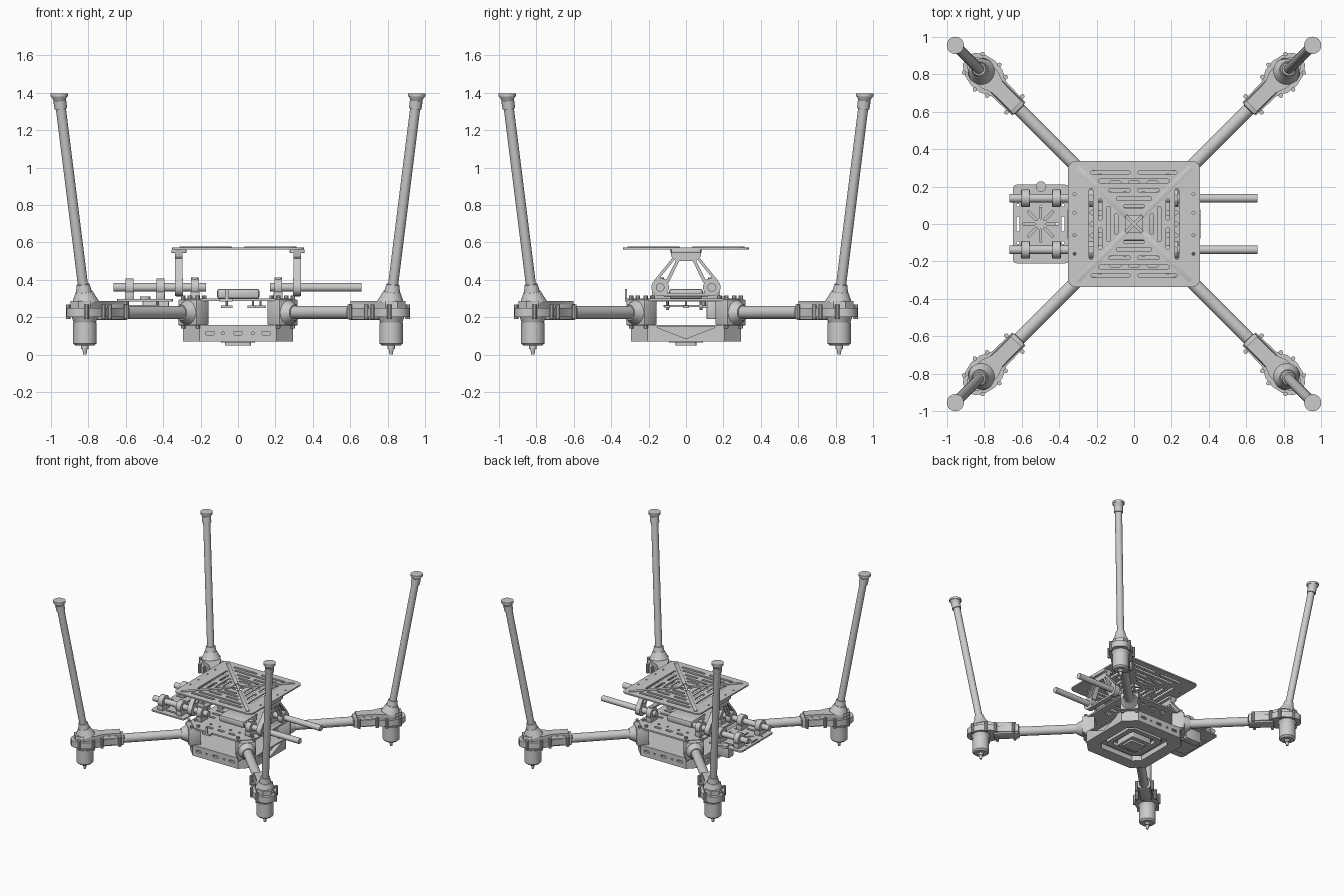
import bpy, bmesh
from math import pi, cos, sin, radians
from mathutils import Matrix, Vector

if "Cube" in bpy.data.objects:
    bpy.data.objects.remove(bpy.data.objects["Cube"])

I = Matrix.Identity(4)
YZ = Matrix(((0, 0, 1, 0), (1, 0, 0, 0), (0, 1, 0, 0), (0, 0, 0, 1)))   # profile in y-z, depth in x
XZ = Matrix(((1, 0, 0, 0), (0, 0, -1, 0), (0, 1, 0, 0), (0, 0, 0, 1)))  # profile in x-z, depth in -y


def finish(name, bm, M=I):
    bm.transform(M)
    bmesh.ops.recalc_face_normals(bm, faces=bm.faces)
    me = bpy.data.meshes.new(name)
    bm.to_mesh(me)
    bm.free()
    ob = bpy.data.objects.new(name, me)
    bpy.context.collection.objects.link(ob)
    return ob


def add_prism(bm, pts, z0, z1):
    a = [bm.verts.new((x, y, z0)) for x, y in pts]
    b = [bm.verts.new((x, y, z1)) for x, y in pts]
    bm.faces.new(a[::-1])
    bm.faces.new(b)
    for i in range(len(a)):
        j = (i + 1) % len(a)
        bm.faces.new((a[i], a[j], b[j], b[i]))


def prism(name, shapes, z0, z1, M=I):
    bm = bmesh.new()
    for s in shapes:
        add_prism(bm, s, z0, z1)
    return finish(name, bm, M)


def cyl(name, p, q, r1, r2=None, M=I, n=24):
    p, q = Vector(p), Vector(q)
    d = q - p
    bm = bmesh.new()
    T = Matrix.Translation((p + q) / 2) @ d.to_track_quat('Z', 'Y').to_matrix().to_4x4()
    bmesh.ops.create_cone(bm, cap_ends=True, segments=n, radius1=r1,
                          radius2=r1 if r2 is None else r2, depth=d.length, matrix=T)
    return finish(name, bm, M)


def box(name, lo, hi, M=I, bevel=0.0):
    bm = bmesh.new()
    (x0, y0, z0), (x1, y1, z1) = lo, hi
    add_prism(bm, [(x0, y0), (x1, y0), (x1, y1), (x0, y1)], z0, z1)
    if bevel:
        bmesh.ops.bevel(bm, geom=bm.edges[:], offset=bevel, segments=2, profile=0.5, affect='EDGES')
    return finish(name, bm, M)


def rrect(hx, hy, r, seg=4, cx=0, cy=0):
    out = []
    for k, (sx, sy) in enumerate(((1, 1), (-1, 1), (-1, -1), (1, -1))):
        for i in range(seg + 1):
            t = pi / 2 * (k + i / seg)
            out.append((cx + sx * (hx - r) + r * cos(t), cy + sy * (hy - r) + r * sin(t)))
    return out


def slot(cx, cy, length, w, ang=0.0):
    c, s = cos(ang), sin(ang)
    pts = []
    for e in (1, -1):
        for i in range(6):
            t = -pi / 2 + pi * i / 5
            x, y = e * ((length - w) / 2 + w / 2 * cos(t)), e * w / 2 * sin(t)
            pts.append((cx + x * c - y * s, cy + x * s + y * c))
    return pts


def cut(ob, shapes, z0, z1, M=I):
    cutter = prism("cutter", shapes, z0, z1, M)
    cutter.hide_render = True
    m = ob.modifiers.new("cut", 'BOOLEAN')
    m.operation, m.solver, m.object = 'DIFFERENCE', 'EXACT', cutter
    bpy.context.view_layer.objects.active = ob
    bpy.ops.object.modifier_apply(modifier=m.name)
    bpy.data.objects.remove(cutter)


def mirrored(half):
    return half + [(x, -y) for x, y in half[::-1]]


# Four arms: local x runs outwards along the diagonal
mount_outline = mirrored([(0.87, .05), (0.93, .052), (1.02, .055), (1.08, .085), (1.14, .092),
                          (1.20, .078), (1.245, .05), (1.262, .02)])
cap_outline = mirrored([(0.89, .038), (1.03, .04), (1.09, .062), (1.18, .066), (1.235, .03)])
for k in range(4):
    M = Matrix.Rotation(radians(45 + 90 * k), 4, 'Z')
    def nm(s):
        return f"{s}_{k + 1}"
    cyl(nm("arm_tube"), (.3, 0, .225), (1.05, 0, .225), .035, M=M)
    box(nm("arm_root_block"), (.29, -.07, .155), (.385, .07, .295), M, .008)
    cyl(nm("arm_root_collar"), (.375, 0, .225), (.43, 0, .225), .07, .042, M)
    box(nm("arm_sleeve"), (.865, -.045, .185), (1.06, .045, .272), M, .014)
    prism(nm("motor_mount_flange"), [mount_outline], .2, .25, M)
    prism(nm("motor_mount_cap"), [cap_outline], .25, .287, M)
    cyl(nm("leg_hub"), (1.155, 0, .28), (1.165, 0, .335), .072, .046, M)
    cyl(nm("leg_socket"), (1.165, 0, .33), (1.171, 0, .375), .043, .035, M)
    cyl(nm("leg_tube"), (1.165, 0, .33), (1.349, 0, 1.37), .027, M=M)
    cyl(nm("foot_collar"), (1.34, 0, 1.315), (1.348, 0, 1.36), .034, M=M)
    cyl(nm("foot_flare"), (1.348, 0, 1.355), (1.351, 0, 1.385), .03, .044, M)
    cyl(nm("foot_pad"), (1.351, 0, 1.38), (1.351, 0, 1.397), .046, M=M)
    # motor hanging under the mount
    cyl(nm("motor_base"), (1.158, 0, .17), (1.158, 0, .205), .058, .072, M)
    cyl(nm("motor_can"), (1.158, 0, .06), (1.158, 0, .172), .063, M=M, n=32)
    cyl(nm("motor_bell_rim"), (1.158, 0, .048), (1.158, 0, .06), .05, .063, M, 32)
    cyl(nm("motor_hub"), (1.158, 0, .03), (1.158, 0, .05), .02, M=M, n=16)
    cyl(nm("motor_shaft"), (1.158, 0, 0), (1.158, 0, .032), .009, .014, M, 12)
    # bolts
    for s in (-1, 1):
        for i, (bx, by) in enumerate(((.905, .06), (1.04, .07), (1.11, .093), (1.215, .07))):
            cyl(nm(f"mount_bolt_{i}_{s + 1}"), (bx, s * by, .19), (bx, s * by, .268), .012, M=M, n=10)
        for bx in (.31, .36):
            cyl(nm(f"root_bolt_{int(bx * 100)}_{s + 1}"), (bx, s * .055, .14), (bx, s * .055, .315), .012, M=M, n=10)

# Lower tray with recessed underside
tray = prism("lower_tray", [rrect(.295, .295, .09, 1)], .07, .15)
cut(tray, [rrect(.2, .2, .05, 1)], 0, .11)
cut(tray, [[(-.19, .16), (0, .085), (.19, .16)]], .262, .4, YZ)
wall_holes = [slot(x, .115, .05, .02) for x in (-.15, 0, .15)] + [slot(x, .115, .016, .015) for x in (-.08, .08)]
for z0, z1 in ((.275, .4), (-.4, -.275)):
    cut(tray, wall_holes, z0, z1, XZ)
cut(tray, wall_holes, -.4, -.275, YZ)
inner = prism("tray_inner_frame", [rrect(.16, .16, .03, 1)], .085, .112)
cut(inner, [rrect(.12, .12, .02, 1)], .05, .2)
prism("underside_sensor_base", [rrect(.09, .09, .01)], .065, .112)
prism("underside_sensor", [rrect(.07, .055, .015)], .05, .07)

# Decks joining the arm roots
prism("lower_deck", [rrect(.295, .295, .09, 1)], .148, .158)
deck = prism("upper_deck", [rrect(.29, .29, .09, 1)], .286, .299)
cut(deck, [slot(s * .2, y, .07, .022) for s in (-1, 1) for y in (-.06, 0, .06)]
    + [slot(x, s * .22, .06, .025) for s in (-1, 1) for x in (-.1, 0, .1)]
    + [slot(x, s * .165, .022, .02) for s in (-1, 1) for x in (-.13, -.05, .05, .13)], .2, .4)
box("electronics_box", (-.112, -.09, .298), (.115, .09, .352), bevel=.014)
for i, (x, y) in enumerate(((-.06, .1), (-.06, -.1), (.12, .1), (.12, -.1), (.08, 0))):
    box(f"deck_connector_{i}", (x - .03, y - .015, .25), (x + .03, y + .015, .262))
    cyl(f"connector_standoff_{i}", (x, y, .26), (x, y, .288), .006, n=8)
box("side_switch_plate", (-.1, -.325, .285), (-.03, -.29, .30))
box("side_switch", (-.07, -.325, .30), (-.05, -.315, .35))

# Payload rails and clamps
for s in (-1, 1):
    y = s * .138
    side = "left" if s > 0 else "right"
    cyl(f"rail_rear_{side}", (-.665, y, .36), (-.17, y, .36), .023)
    cyl(f"rail_front_{side}", (.17, y, .36), (.66, y, .36), .023)
    for i, x in enumerate((-.58, -.415, -.23, .215, -.315, .315)):
        cyl(f"rail_clamp_{side}_{i}", (x - .021, y, .36), (x + .021, y, .36), .047)
        if i < 4:
            box(f"clamp_foot_{side}_{i}", (x - .024, y - .045, .295), (x + .024, y + .045, .335), bevel=.004)
        if i in (2, 3):
            cyl(f"clamp_knob_{side}_{i}", (x, y, .4), (x, y, .412), .02, n=12)

# Rear payload plate with a star of slots
plate = prism("payload_plate", [rrect(.15, .21, .02, 4, -.497, 0)], .285, .297)
star = [slot(-.5 + .062 * cos(a), .062 * sin(a), .07, .012, a) for a in [i * pi / 4 for i in range(8)]]
cut(plate, star + [slot(-.5 + sx * .12, sy * .1, .016, .015) for sx in (-1, 1) for sy in (-1, 1)]
    + [slot(-.5, sy * .15, .1, .018) for sy in (-1, 1)]
    + [slot(-.5 + sx * .12, 0, .08, .016, pi / 2) for sx in (-1, 1)], .2, .4)
box("payload_box", (-.51, .11, .19), (-.37, .175, .286), bevel=.006)
box("payload_circuit", (-.6, -.12, .255), (-.42, .09, .265))
for i, (x, y) in enumerate(((-.59, -.1), (-.59, .08), (-.43, -.1), (-.43, .08))):
    cyl(f"payload_standoff_{i}", (x, y, .24), (x, y, .288), .008, n=8)
cyl("payload_knob", (-.497, .2, .29), (-.497, .2, .31), .028)

# Triangular frames holding the top plate
for s in (-1, 1):
    tag = "front" if s > 0 else "rear"
    a, b = sorted((s * .297, s * .336))
    bars = []
    for t in (-1, 1):
        bars.append([(t * .172, .395), (t * .152, .395), (t * .055, .515), (t * .075, .515)])
        bars.append([(t * .112, .385), (t * .092, .385), (t * .03, .515), (t * .048, .515)])
        bars.append([(t * .17, .385), (t * .1, .375), (t * .1, .4), (t * .155, .415)])
    prism(f"truss_{tag}", bars, a, b, YZ)
    prism(f"truss_head_{tag}", [[(-.055, .5), (.055, .5), (.078, .525), (.085, .562), (-.085, .562), (-.078, .525)]],
          a, b, YZ)
    box(f"truss_pad_{tag}", (s * .316 - .04, -.08, .543), (s * .316 + .04, .08, .564), bevel=.006)
    box(f"truss_cross_link_{tag}", (a, -.12, .312), (b, .12, .33), bevel=.004)

# Slotted top plate
top = prism("top_plate", [rrect(.353, .337, .04)], .562, .573)
shapes = []
for d in (.275, .23, .18, .135, .095):
    for q in range(4):
        if d == .275 and q % 2 == 0:
            continue
        a = q * pi / 2
        if d in (.275, .18):       # split slots on alternate rings
            h = d - .045
            spans = [(-h / 2 - .01, h - .02), (h / 2 + .01, h - .02)]
        else:
            spans = [(0, 2 * (d - .04))]
        for off, length in spans:
            shapes.append(slot(d * cos(a) - off * sin(a), d * sin(a) + off * cos(a), length, .02, a + pi / 2))
shapes += [slot(sx * .318, y, .016, .015) for sx in (-1, 1) for y in (-.16, -.06, .06, .16)]
for q in range(4):
    a = q * pi / 2
    shapes.append([(r * cos(a) - t * sin(a), r * sin(a) + t * cos(a)) for r, t in ((.012, 0), (.045, -.033), (.045, .033))])
cut(top, shapes, .5, .6)
for q in range(4):
    M = Matrix.Rotation(radians(45 + 90 * q), 4, 'Z')
    box(f"top_plate_rib_{q + 1}", (.06, -.014, .57), (.43, .014, .578), M, .002)

# Smooth round parts, keep edges crisp
bpy.ops.object.select_all(action='SELECT')
bpy.context.view_layer.objects.active = top
bpy.ops.object.shade_smooth_by_angle(angle=radians(30))
